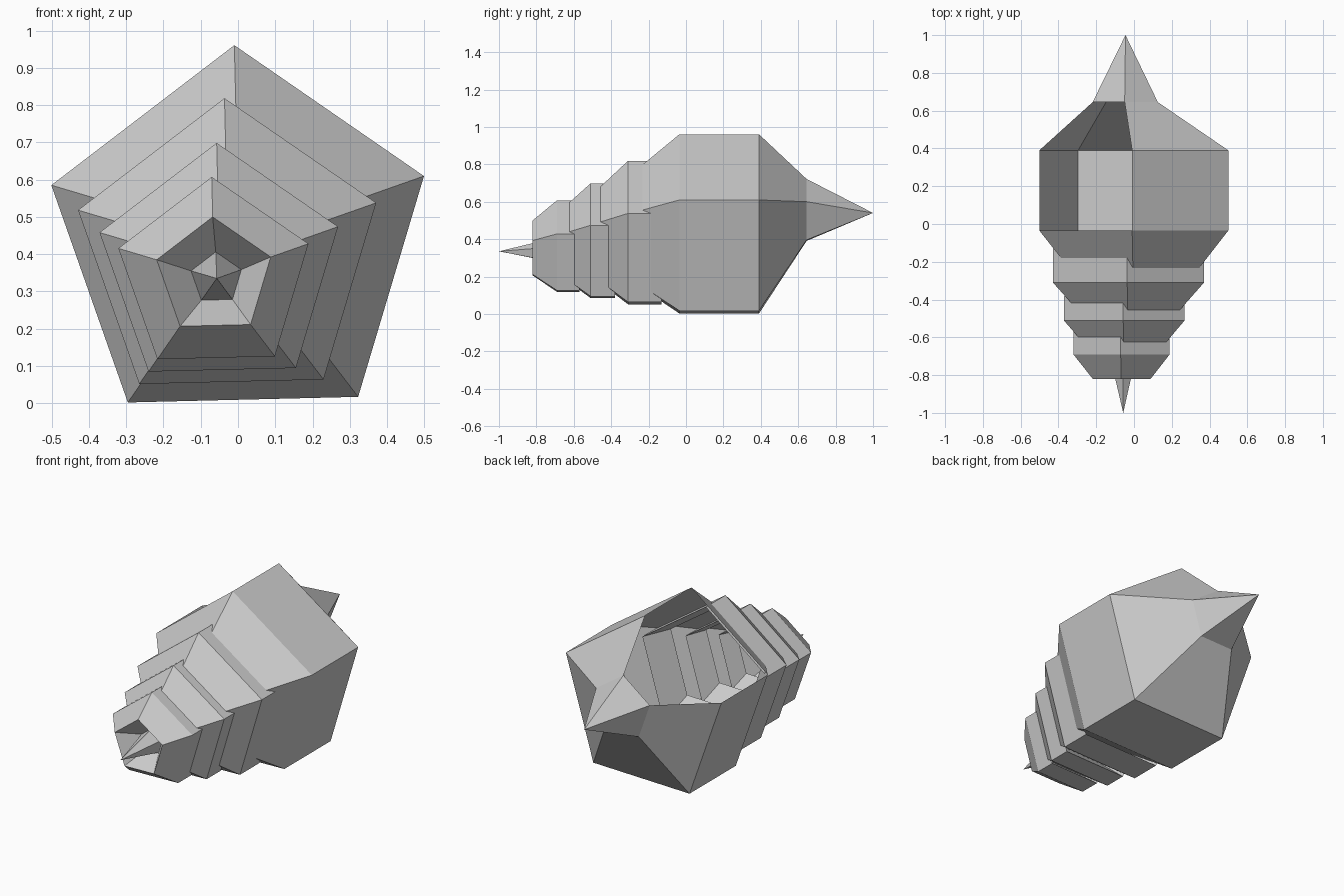
import bpy
import bmesh
import math

if "Cube" in bpy.data.objects:
    bpy.data.objects.remove(bpy.data.objects["Cube"], do_unlink=True)

# Single flat stone grey
grey = bpy.data.materials.new("shell_grey")
grey.use_nodes = True
colour = (0.6, 0.6, 0.6, 1)
grey.diffuse_color = colour
grey.node_tree.nodes["Principled BSDF"].inputs["Base Color"].default_value = colour

# Slightly tilted pentagon: radius and turn of the cross-section
SIDES, RADIUS, TILT = 5, 0.526, math.radians(1.4)


def ring(bm, y, scale, cx, cz):
    """Pentagon ring, starting at the top and going towards +x."""
    verts = []
    for i in range(SIDES):
        a = i * math.tau / SIDES - TILT
        verts.append(bm.verts.new((cx + RADIUS * scale * math.sin(a), y,
                                   cz + RADIUS * scale * math.cos(a))))
    return verts


def bridge(bm, a, b, skip=None):
    for i in range(SIDES):
        if i != skip:
            j = (i + 1) % SIDES
            bm.faces.new((a[i], a[j], b[j], b[i]))


def spike(bm, base, tip):
    apex = bm.verts.new(tip)
    for i in range(SIDES):
        bm.faces.new((base[i], base[(i + 1) % SIDES], apex))


# Whorls: start y, start factor, flare end y, band end y, scale, centre x, centre z
whorls = [
    (-0.82, 0.60, -0.69, -0.57, 0.51, -0.064, 0.339),
    (-0.66, 0.60, -0.51, -0.38, 0.64, -0.049, 0.362),
    (-0.49, 0.60, -0.31, -0.13, 0.80, -0.026, 0.398),
    (-0.29, 0.60, -0.035, 0.39, 1.00, 0.003, 0.435),
]
OPEN_SIDE = SIDES - 1  # upper right-hand side is the shell opening

bm = bmesh.new()

# Front spike rising out of a sunken funnel
funnel = ring(bm, -0.705, 0.135, -0.058, 0.335)
spike(bm, funnel, (-0.057, -1, 0.335))

# Stepped whorls, each starting inside the one before
last = funnel
for start, factor, flare, end, scale, cx, cz in whorls:
    inner = ring(bm, start, scale * factor, cx, cz)
    outer = ring(bm, flare, scale, cx, cz)
    back = ring(bm, end, scale, cx, cz)
    bridge(bm, last, inner)
    bridge(bm, inner, outer)
    bridge(bm, outer, back, OPEN_SIDE if scale == 1 else None)
    last = back

# Tapered rear and rear spike
rear = ring(bm, 0.645, 0.345, -0.045, 0.54)
bridge(bm, last, rear, OPEN_SIDE)
spike(bm, rear, (-0.045, 1, 0.54))

bmesh.ops.recalc_face_normals(bm, faces=bm.faces[:])
mesh = bpy.data.meshes.new("spiral_shell")
bm.to_mesh(mesh)
bm.free()
mesh.materials.append(grey)
shell = bpy.data.objects.new("spiral_shell", mesh)
bpy.context.collection.objects.link(shell)
